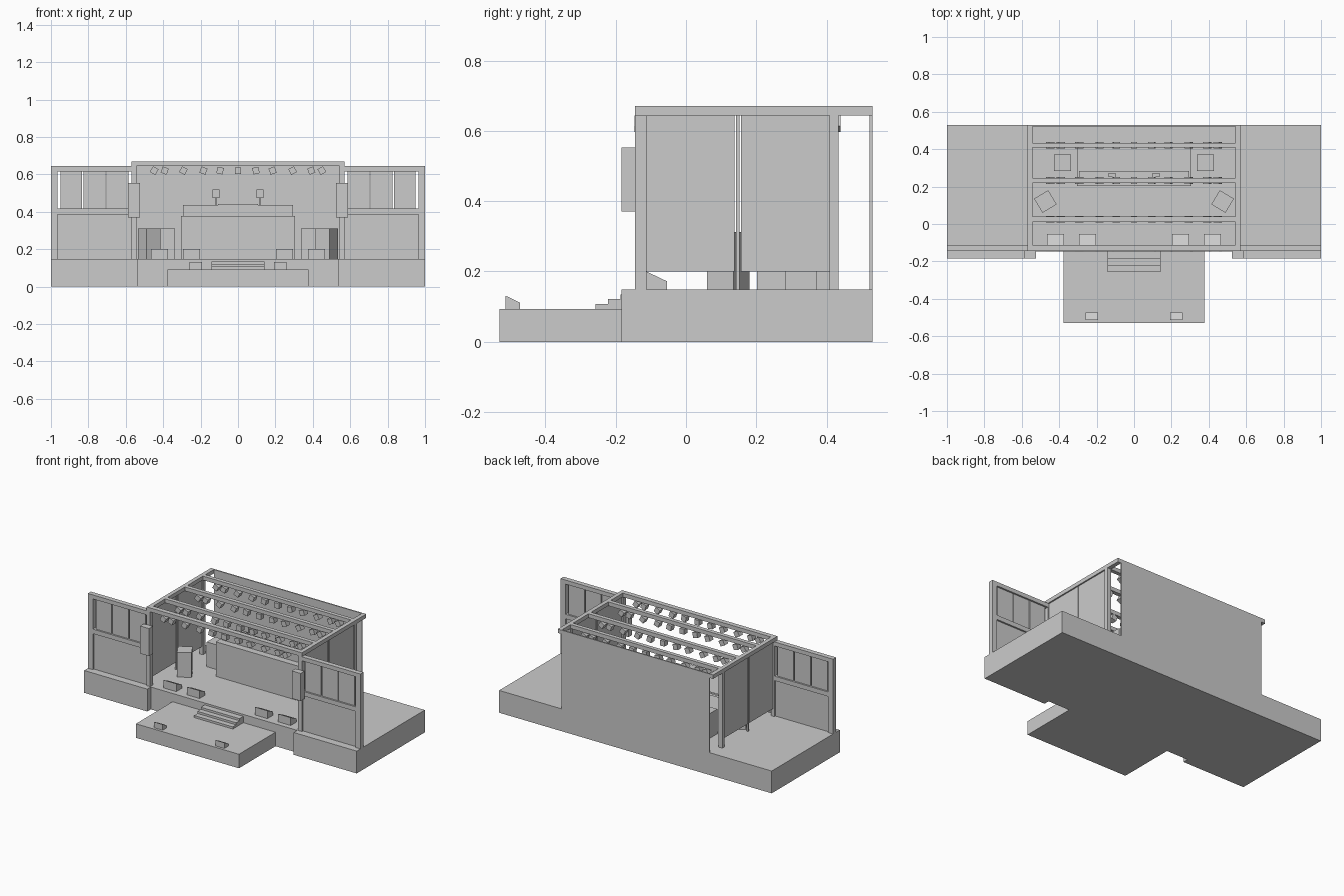
import bpy, bmesh
from math import radians
from mathutils import Matrix

if "Cube" in bpy.data.objects:
    bpy.data.objects.remove(bpy.data.objects["Cube"])


def box(name, x, y, z, rot=None):
    """Box from (min, max) ranges, optionally rotated (axis, degrees) about its centre."""
    bm = bmesh.new()
    bmesh.ops.create_cube(bm, size=1)
    dims = [b - a for a, b in (x, y, z)]
    bmesh.ops.scale(bm, vec=dims, verts=bm.verts)
    if rot:
        bmesh.ops.rotate(bm, verts=bm.verts, matrix=Matrix.Rotation(radians(rot[1]), 3, rot[0]))
    return finish(name, bm, [(a + b) / 2 for a, b in (x, y, z)])


def prism(name, pts, x0, x1):
    """Extrude a (y, z) profile along x."""
    bm = bmesh.new()
    f = bm.faces.new([bm.verts.new((x0, y, z)) for y, z in pts])
    r = bmesh.ops.extrude_face_region(bm, geom=[f])
    vs = [v for v in r["geom"] if isinstance(v, bmesh.types.BMVert)]
    bmesh.ops.translate(bm, vec=(x1 - x0, 0, 0), verts=vs)
    bmesh.ops.recalc_face_normals(bm, faces=bm.faces)
    return finish(name, bm, (0, 0, 0))


def finish(name, bm, loc):
    me = bpy.data.meshes.new(name)
    bm.to_mesh(me)
    bm.free()
    ob = bpy.data.objects.new(name, me)
    ob.location = loc
    bpy.context.collection.objects.link(ob)
    return ob


def pair(name, x, y, z, rot=None):
    """Box on the right side and its mirror on the left."""
    box(name + "_right", x, y, z, rot)
    box(name + "_left", (-x[1], -x[0]), y, z, rot and (rot[0], -rot[1]))


FLOOR, TOP, ROOF = 0.148, 0.644, 0.67
FRONT = (-0.145, -0.113)

# stage base as one outline with forward wings
bm = bmesh.new()
half = [(0.537, -0.147), (0.537, -0.184), (1, -0.184), (1, 0.53)]
outline = half + [(-x, y) for x, y in reversed(half)]
f = bm.faces.new([bm.verts.new((x, y, 0)) for x, y in outline])
r = bmesh.ops.extrude_face_region(bm, geom=[f])
bmesh.ops.translate(bm, vec=(0, 0, FLOOR),
                    verts=[v for v in r["geom"] if isinstance(v, bmesh.types.BMVert)])
bmesh.ops.recalc_face_normals(bm, faces=bm.faces)
finish("stage_base", bm, (0, 0, 0))

# front platform and steps
box("front_platform", (-0.378, 0.378), (-0.53, -0.147), (0, 0.093))
prism("steps", [(-0.257, 0.093), (-0.257, 0.107), (-0.222, 0.107), (-0.222, 0.121),
                (-0.187, 0.121), (-0.187, 0.135), (-0.147, 0.135), (-0.147, 0.093)], -0.142, 0.142)

# floor monitors, sloped towards the performers
for i, x in enumerate((-0.42, -0.249, 0.249, 0.42)):
    prism(f"stage_monitor_{i}", [(-0.113, FLOOR), (-0.113, 0.2), (-0.054, 0.172), (-0.054, FLOOR)],
          x - 0.046, x + 0.046)
for i, x in enumerate((-0.226, 0.226)):
    prism(f"platform_monitor_{i}", [(-0.513, 0.093), (-0.513, 0.131), (-0.472, 0.111), (-0.472, 0.093)],
          x - 0.033, x + 0.033)

# back wall
box("back_wall", (-0.543, 0.543), (0.522, 0.53), (FLOOR, ROOF - 0.012))

# roof frame
pair("roof_rail", (0.543, 0.57), (-0.145, 0.53), (TOP, ROOF))
bars = [FRONT, (0.012, 0.039), (0.219, 0.246), (0.408, 0.434)]
for i, y in enumerate(bars):
    box(f"roof_crossbar_{i}", (-0.543, 0.543), y, (TOP, ROOF))
box("roof_back_edge", (-0.543, 0.543), (0.522, 0.53), (ROOF - 0.012, ROOF))

# columns, side curtains and the pole between them
pair("front_column", (0.543, 0.57), FRONT, (FLOOR, TOP))
pair("back_column", (0.543, 0.57), bars[3], (FLOOR, TOP))
pair("middle_pole", (0.552, 0.562), (0.142, 0.152), (FLOOR, TOP))
pair("side_panel_front", (0.551, 0.561), (-0.113, 0.138), (0.2, TOP))
pair("side_panel_back", (0.551, 0.561), (0.156, 0.408), (0.2, TOP))

# spotlights below each crossbar, fanning outwards
for i, y in enumerate(bars):
    yc = sum(y) / 2
    lamps = [(0, 0), (0.096, 12), (0.185, 20), (0.292, 28), (0.392, 20), (0.448, 30)]
    for j, (x, a) in enumerate(lamps):
        args = (x - 0.017, x + 0.017), (yc - 0.018, yc + 0.018), (0.603, 0.638), ("Y", -a)
        if x:
            pair(f"spotlight_{i}_{j}", *args)
        else:
            box(f"spotlight_{i}_{j}", *args)

# wing screens: outer post, rails, lower panel and three upper panels
pair("wing_post", (0.964, 1), FRONT, (FLOOR, TOP))
pair("wing_top_rail", (0.57, 0.964), FRONT, (0.617, TOP))
pair("wing_middle_rail", (0.57, 0.964), FRONT, (0.387, 0.417))
pair("wing_lower_panel", (0.57, 0.964), (-0.134, -0.124), (FLOOR, 0.387))
for i, x in enumerate((0.585, 0.709, 0.833)):
    pair(f"wing_upper_panel_{i}", (x, x + 0.117), (-0.134, -0.124), (0.417, 0.617))

# hanging loudspeakers beside the opening
pair("hanging_speaker", (0.524, 0.589), (-0.184, -0.145), (0.37, 0.553))

# floor speakers, turned inwards in front and square behind
pair("turned_speaker", (0.43, 0.518), (0.076, 0.164), (FLOOR, 0.312), ("Z", -31))
pair("rear_speaker", (0.338, 0.428), (0.283, 0.371), (FLOOR, 0.312))

# riser with a desk and two screens on poles
box("riser", (-0.304, 0.304), (0.202, 0.408), (FLOOR, 0.377))
box("desk", (-0.293, 0.293), (0.246, 0.283), (0.377, 0.436))
box("desk_mixer", (-0.107, 0.107), (0.25, 0.279), (0.436, 0.442))
pair("screen_pole", (0.112, 0.122), (0.259, 0.269), (0.436, 0.475))
pair("screen", (0.098, 0.136), (0.25, 0.274), (0.473, 0.519))
